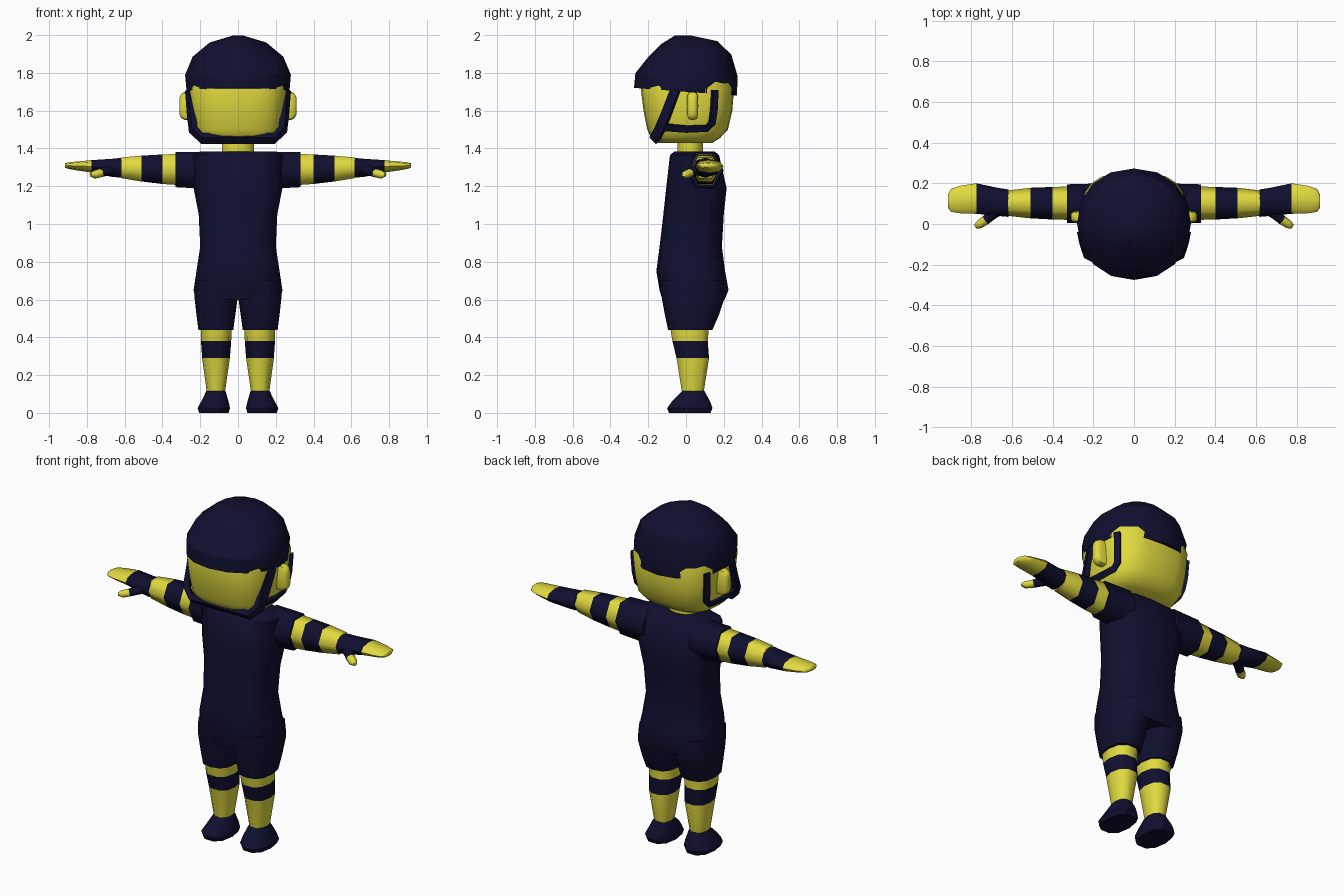
import bpy, bmesh, math
from mathutils import Vector

if "Cube" in bpy.data.objects:
    bpy.data.objects.remove(bpy.data.objects["Cube"])


def material(name, rgb):
    m = bpy.data.materials.new(name)
    m.use_nodes = True
    m.diffuse_color = (*rgb, 1)
    bsdf = m.node_tree.nodes["Principled BSDF"]
    bsdf.inputs["Base Color"].default_value = (*rgb, 1)
    bsdf.inputs["Roughness"].default_value = 0.8
    return m


MATS = [material("navy", (0.005, 0.005, 0.03)), material("yellow", (0.75, 0.70, 0.05))]
NAVY, YELLOW = 0, 1


def skin(name, rings, colours, angle):
    """Join rings of points into a closed skin, one colour per segment."""
    bm = bmesh.new()
    loops = [[bm.verts.new(p) for p in ring] for ring in rings]
    n = len(loops[0])
    for k, (a, b) in enumerate(zip(loops, loops[1:])):
        for i in range(n):
            j = (i + 1) % n
            f = bm.faces.new((a[i], a[j], b[j], b[i]))
            f.material_index = colours[min(k, len(colours) - 1)]
    bm.faces.new(loops[0]).material_index = colours[0]
    bm.faces.new(loops[-1]).material_index = colours[-1]
    bmesh.ops.recalc_face_normals(bm, faces=bm.faces)
    mesh = bpy.data.meshes.new(name)
    bm.to_mesh(mesh)
    bm.free()
    for m in MATS:
        mesh.materials.append(m)
    obj = bpy.data.objects.new(name, mesh)
    bpy.context.collection.objects.link(obj)
    bpy.ops.object.select_all(action="DESELECT")
    obj.select_set(True)
    bpy.context.view_layer.objects.active = obj
    bpy.ops.object.shade_smooth_by_angle(angle=math.radians(angle))
    return obj


def section(n, power):
    """Rounded outline that fills the square from -1 to 1."""
    pts = []
    for i in range(n):
        a = math.tau * i / n
        c, s = math.cos(a), math.sin(a)
        pts.append([math.copysign(abs(v) ** (2 / power), v) for v in (c, s)])
    top = [max(abs(p[k]) for p in pts) for k in (0, 1)]
    return [(p[0] / top[0], p[1] / top[1]) for p in pts]


def loft(name, rings, colours, axis="z", n=16, power=2.4, side=1, angle=50):
    """Rings are (station, u0, u1, v0, v1, optional tilt)."""
    out = []
    for t, u0, u1, v0, v1, *tilt in rings:
        ring = []
        for cu, cv in section(n, power):
            u = (u0 + u1) / 2 + cu * (u1 - u0) / 2
            v = (v0 + v1) / 2 + cv * (v1 - v0) / 2
            if axis == "z":
                ring.append((side * u, v, t - v * (tilt[0] if tilt else 0)))
            else:
                ring.append((side * t, u, v))
        out.append(ring)
    return skin(name, out, colours, angle)


def sweep(name, path, widths, thick, colours, centre, n=4, side=1):
    """Flat strap or tube along a path, facing away from a centre point."""
    pts = [Vector((side * x, y, z)) for x, y, z in path]
    middle = Vector((side * centre[0], centre[1], centre[2]))
    rings = []
    for i, p in enumerate(pts):
        along = (pts[min(i + 1, len(pts) - 1)] - pts[max(i - 1, 0)]).normalized()
        away = p - middle
        away = (away - along * away.dot(along)).normalized()
        across = along.cross(away)
        ring = []
        for k in range(n):
            a = math.tau * (k + 0.5) / n
            c, s = math.cos(a) / math.cos(math.pi / n), math.sin(a) / math.cos(math.pi / n)
            ring.append(p + across * c * widths[i] / 2 + away * s * thick * widths[i] / 2)
        rings.append(ring)
    return skin(name, rings, colours, 40 if n == 4 else 65)


# Body suit
loft("torso", [
    (1.385, -.20, .20, -.06, .15), (1.365, -.24, .24, -.085, .175),
    (1.19, -.235, .235, -.105, .215), (1.05, -.208, .208, -.12, .20),
    (.88, -.20, .20, -.14, .19), (.75, -.22, .22, -.157, .207),
    (.65, -.235, .235, -.14, .225), (.60, -.225, .225, -.125, .205)],
    [NAVY], power=2.7)
loft("neck", [(1.36, -.085, .085, -.045, .09), (1.45, -.085, .085, -.045, .09)],
     [YELLOW], power=2)

# Head
loft("head", [
    (1.43, -.17, .17, -.145, .14), (1.455, -.215, .215, -.185, .18),
    (1.50, -.24, .24, -.205, .222), (1.60, -.252, .252, -.225, .245),
    (1.72, -.262, .262, -.24, .255), (1.80, -.24, .24, -.22, .23)],
    [YELLOW], n=24, power=2.9)

# Helmet shell
loft("helmet", [
    (1.70, -.272, .272, -.275, .27, .075), (1.79, -.28, .28, -.268, .273, .03),
    (1.885, -.24, .24, -.208, .24, -.05), (1.96, -.15, .15, -.13, .165, -.05),
    (1.997, -.03, .03, -.06, .03)],
    [NAVY], power=2.15, angle=30)

# Chin strap across the jaw
half = [(.256, -.055, 1.71), (.246, -.105, 1.58), (.238, -.14, 1.50), (.19, -.165, 1.452)]
chin = half + [(-x, y, z) for x, y, z in reversed(half)]
sweep("chin_strap", chin, [.05] * len(chin), .65, [NAVY], (0, .02, 1.62))

for side, tag in ((1, "left"), (-1, "right")):
    # Rear strap, under the ear and forward to the chin
    sweep("rear_strap_" + tag,
          [(.24, .15, 1.71), (.234, .145, 1.60), (.226, .135, 1.535), (.226, .11, 1.51),
           (.238, 0, 1.505), (.235, -.13, 1.515)],
          [.035] * 6, .9, [NAVY], (0, .02, 1.61), side=side)

    # Ear
    loft("ear_" + tag, [
        (.22, .005, .065, 1.55, 1.70), (.28, .005, .065, 1.55, 1.70),
        (.30, .01, .06, 1.56, 1.69), (.31, .02, .05, 1.58, 1.67)],
        [YELLOW], axis="x", n=12, power=4, side=side)

    # Sleeve, then banded arm, glove and hand
    loft("sleeve_" + tag, [
        (.15, .0, .20, 1.185, 1.383), (.33, .005, .195, 1.195, 1.38)],
        [NAVY], axis="x", n=6, power=2, side=side, angle=65)
    loft("arm_" + tag, [
        (.30, .02, .185, 1.205, 1.372), (.40, .022, .182, 1.212, 1.368),
        (.51, .028, .178, 1.225, 1.362), (.62, .04, .165, 1.243, 1.352)],
        [YELLOW, NAVY, YELLOW], axis="x", n=6, power=2, side=side, angle=65)
    loft("hand_" + tag, [
        (.618, .035, .17, 1.245, 1.35), (.67, .04, .178, 1.25, 1.345),
        (.775, .05, .20, 1.272, 1.338), (.86, .053, .187, 1.285, 1.33),
        (.90, .06, .172, 1.292, 1.326), (.915, .08, .145, 1.298, 1.322)],
        [NAVY, NAVY, YELLOW], axis="x", n=8, power=2.2, side=side, angle=65)
    sweep("thumb_" + tag,
          [(.65, .08, 1.295), (.70, .045, 1.28), (.728, .02, 1.27),
           (.76, -.002, 1.262), (.78, -.013, 1.26)],
          [.055, .05, .045, .042, .02], .9, [NAVY, NAVY, YELLOW],
          (.6, .1, 1.5), n=6, side=side)

    # Trouser leg, banded shin and shoe
    loft("trouser_leg_" + tag, [
        (.70, -.01, .225, -.14, .205), (.62, .0, .231, -.13, .208),
        (.52, .014, .22, -.112, .175), (.44, .025, .21, -.095, .14)],
        [NAVY], n=12, power=2.6, side=side)
    loft("shin_" + tag, [
        (.46, .033, .197, -.085, .122), (.38, .036, .196, -.072, .115),
        (.29, .043, .19, -.05, .122), (.10, .07, .164, -.02, .092)],
        [YELLOW, NAVY, YELLOW], n=10, power=2.4, side=side)
    loft("shoe_" + tag, [
        (.0, .05, .205, -.09, .13), (.025, .042, .214, -.10, .14),
        (.06, .05, .195, -.075, .128), (.115, .066, .168, -.022, .098)],
        [NAVY], n=10, power=2.4, side=side, angle=40)
